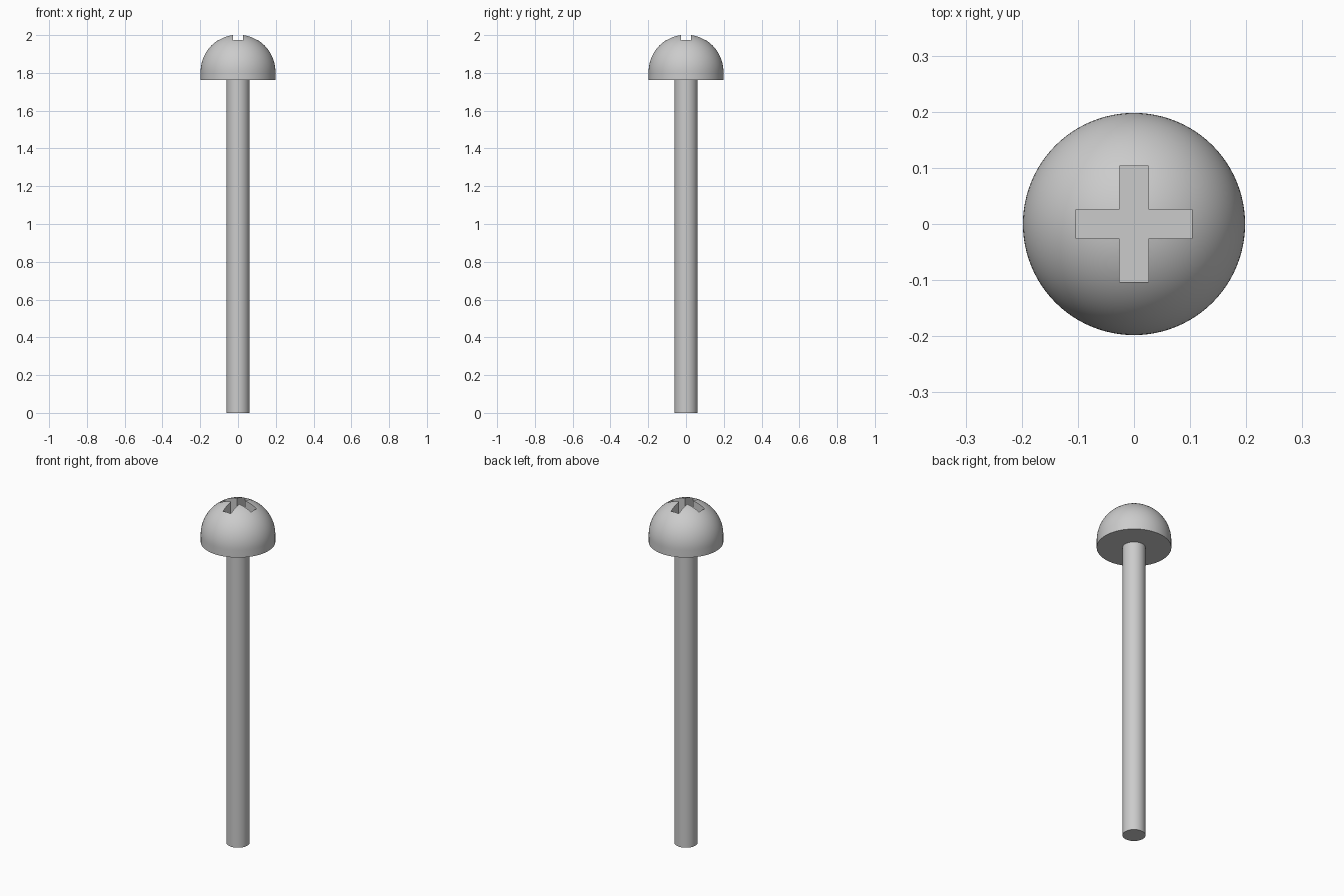
import bpy, bmesh, math
from mathutils import Matrix

if "Cube" in bpy.data.objects:
    bpy.data.objects.remove(bpy.data.objects["Cube"], do_unlink=True)

HEAD_R, SHAFT_R = 0.198, 0.061
HEAD_BASE, DOME_Z = 1.762, 1.8055
SLOT_HALF, SLOT_REACH, SLOT_FLOOR = 0.026, 0.103, 1.9

steel = bpy.data.materials.new("grey steel")
steel.use_nodes = True
grey = (0.6, 0.6, 0.6, 1)
steel.diffuse_color = grey
steel.node_tree.nodes["Principled BSDF"].inputs["Base Color"].default_value = grey


def make_object(name, bm):
    bmesh.ops.recalc_face_normals(bm, faces=bm.faces)
    mesh = bpy.data.meshes.new(name)
    bm.to_mesh(mesh)
    bm.free()
    mesh.materials.append(steel)
    obj = bpy.data.objects.new(name, mesh)
    bpy.context.collection.objects.link(obj)
    return obj


def lathe(name, profile, steps):
    """Spin an (r, z) profile around the z axis."""
    bm = bmesh.new()
    verts = [bm.verts.new((r, 0, z)) for r, z in profile]
    edges = [bm.edges.new(pair) for pair in zip(verts, verts[1:])]
    bmesh.ops.spin(bm, geom=verts + edges, cent=(0, 0, 0), axis=(0, 0, 1),
                   angle=math.tau, steps=steps, use_duplicate=False)
    bmesh.ops.remove_doubles(bm, verts=bm.verts, dist=1e-5)
    return make_object(name, bm)


# Shaft, reaching slightly into the head
shaft = lathe("shaft", [(0, 0), (SHAFT_R, 0), (SHAFT_R, HEAD_BASE + 0.01),
                        (0, HEAD_BASE + 0.01)], 64)

# Domed head with a short straight rim
rings = 24
dome = [(HEAD_R * math.cos(a), DOME_Z + HEAD_R * math.sin(a))
        for a in (math.pi / 2 * i / rings for i in range(rings))]
head = lathe("head", [(0, HEAD_BASE), (HEAD_R, HEAD_BASE)] + dome
             + [(0, DOME_Z + HEAD_R)], 96)

# Cross-shaped cutter: one quarter of the outline turned four times
bm = bmesh.new()
quarter = [(SLOT_REACH, -SLOT_HALF), (SLOT_REACH, SLOT_HALF), (SLOT_HALF, SLOT_HALF)]
outline = []
for turn in range(4):
    rot = Matrix.Rotation(turn * math.pi / 2, 3, "Z")
    outline += [bm.verts.new(rot @ Matrix.Translation((x, y, SLOT_FLOOR)).translation)
                for x, y in quarter]
base = bm.faces.new(outline)
top = bmesh.ops.extrude_face_region(bm, geom=[base])["geom"]
bmesh.ops.translate(bm, vec=(0, 0, 0.3),
                    verts=[v for v in top if isinstance(v, bmesh.types.BMVert)])
cutter = make_object("slot_cutter", bm)
cutter.hide_render = True

# Cut the cross slot, then discard the cutter
bpy.ops.object.select_all(action="DESELECT")
bpy.context.view_layer.objects.active = head
head.select_set(True)
cut = head.modifiers.new("cross slot", "BOOLEAN")
cut.operation = "DIFFERENCE"
cut.solver = "EXACT"
cut.object = cutter
bpy.ops.object.modifier_apply(modifier=cut.name)
bpy.data.objects.remove(cutter, do_unlink=True)

# Smooth the round sides, keep rims and slot edges crisp
shaft.select_set(True)
bpy.ops.object.shade_smooth_by_angle(angle=math.radians(30))
